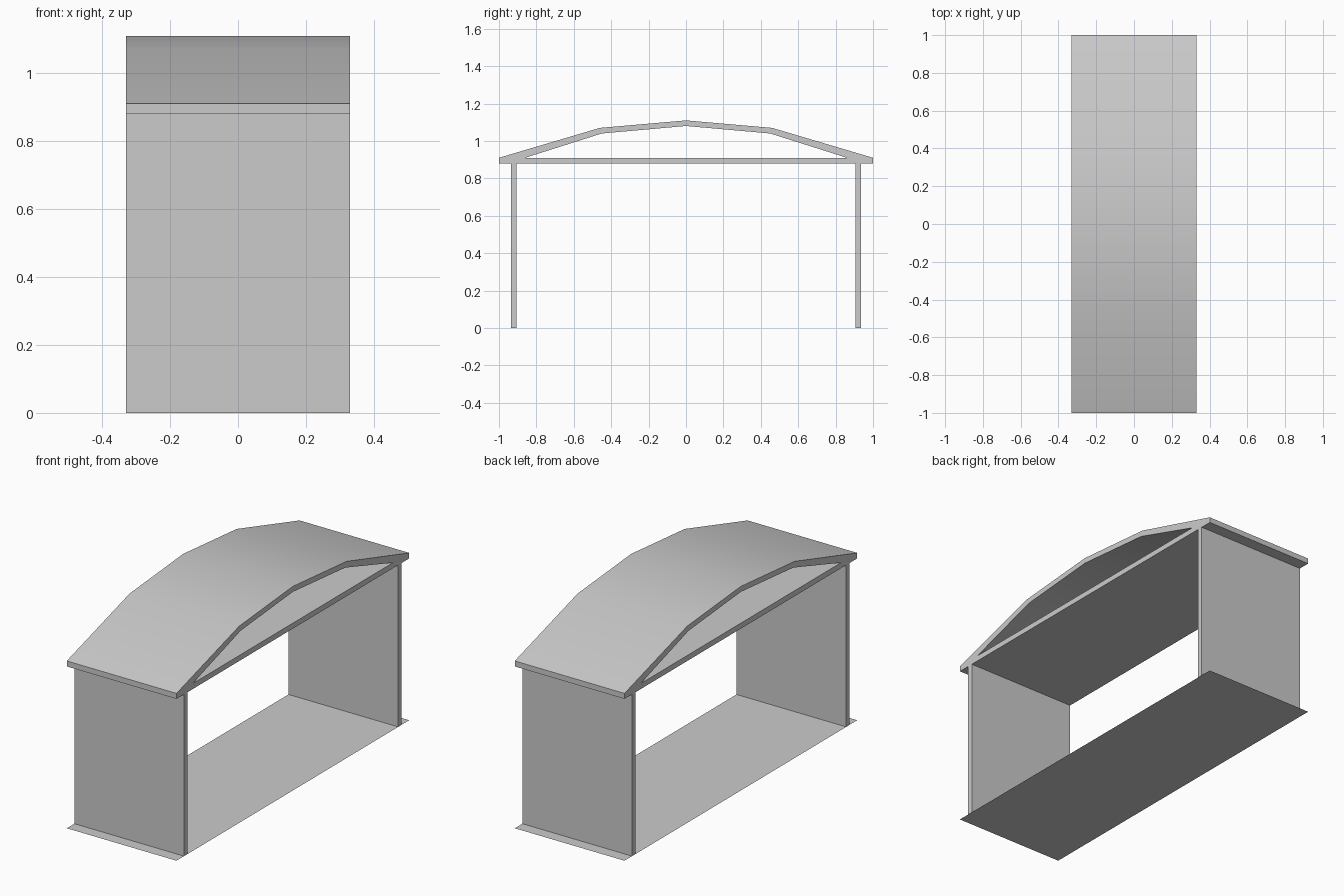
import bpy
import bmesh
import math

cube = bpy.data.objects.get("Cube")
if cube:
    bpy.data.objects.remove(cube, do_unlink=True)

HALF_X = 0.33      # half the shelter's width
HALF_Y = 1.0       # half the roof's span
EAVE = 0.88        # underside of the ceiling
THICK = 0.03       # panel thickness

grey = bpy.data.materials.new("light_grey")
grey.use_nodes = True
colour = (0.6, 0.6, 0.6, 1)
grey.diffuse_color = colour
grey.node_tree.nodes["Principled BSDF"].inputs["Base Color"].default_value = colour


def add_object(name, bm):
    mesh = bpy.data.meshes.new(name)
    bm.to_mesh(mesh)
    bm.free()
    mesh.materials.append(grey)
    obj = bpy.data.objects.new(name, mesh)
    bpy.context.collection.objects.link(obj)
    return obj


def mirrored(half):
    """Complete a (y, z) profile from its right half, ending on the centre line."""
    return half + [(-y, z) for y, z in reversed(half) if y > 0]


def extruded_section(name, loops):
    """Fill nested (y, z) loops and extrude them along x."""
    bm = bmesh.new()
    edges = []
    for loop in loops:
        verts = [bm.verts.new((-HALF_X, y, z)) for y, z in loop]
        edges += [bm.edges.new((a, b)) for a, b in zip(verts, verts[1:] + verts[:1])]
    bmesh.ops.triangle_fill(bm, edges=edges, use_beauty=True)
    result = bmesh.ops.extrude_face_region(bm, geom=bm.faces[:], use_keep_orig=True)
    moved = [g for g in result["geom"] if isinstance(g, bmesh.types.BMVert)]
    bmesh.ops.translate(bm, verts=moved, vec=(2 * HALF_X, 0, 0))
    bmesh.ops.recalc_face_normals(bm, faces=bm.faces)
    return add_object(name, bm)


def panel(name, y, width, bottom, top):
    bm = bmesh.new()
    bmesh.ops.create_cube(bm, size=1)
    bmesh.ops.scale(bm, verts=bm.verts, vec=(2 * HALF_X, width, top - bottom))
    bmesh.ops.translate(bm, verts=bm.verts, vec=(0, y, (bottom + top) / 2))
    return add_object(name, bm)


# Arched roof joined to its flat ceiling, with an open gap between them
outer = mirrored([(HALF_Y, EAVE), (HALF_Y, 0.91), (0.46, 1.07), (0, 1.11)])
gap = mirrored([(0.86, 0.91), (0.45, 1.04), (0, 1.08)])
roof = extruded_section("roof", [outer, gap])
bpy.ops.object.select_all(action="DESELECT")
roof.select_set(True)
bpy.context.view_layer.objects.active = roof
bpy.ops.object.shade_smooth_by_angle(angle=math.radians(14))

# End walls
for name, side in (("front_wall", -1), ("back_wall", 1)):
    panel(name, side * 0.92, THICK, 0, EAVE)

# Paper-thin floor sheet
bm = bmesh.new()
bmesh.ops.create_grid(bm, x_segments=1, y_segments=1, size=1)
bmesh.ops.scale(bm, verts=bm.verts, vec=(HALF_X, HALF_Y, 1))
add_object("floor", bm)
